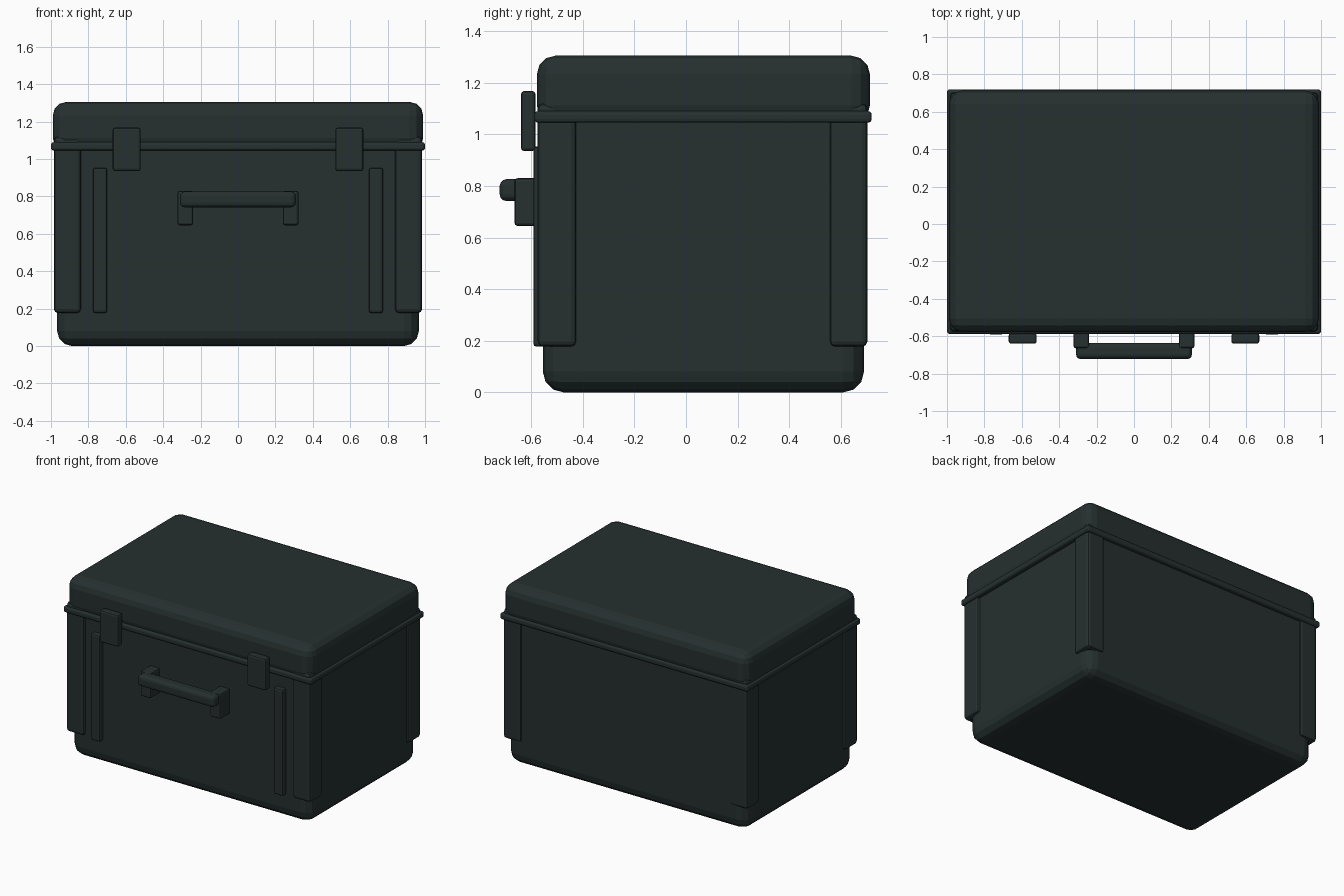
import bpy

if "Cube" in bpy.data.objects:
    bpy.data.objects.remove(bpy.data.objects["Cube"])

# single dark green-grey plastic
plastic = bpy.data.materials.new("dark_green_grey_plastic")
plastic.diffuse_color = (0.019, 0.029, 0.029, 1)
plastic.use_nodes = True
plastic.node_tree.nodes["Principled BSDF"].inputs["Base Color"].default_value = plastic.diffuse_color


def box(name, x, y, z, bevel, segments=3):
    """Rounded box from (min, max) ranges on each axis."""
    bpy.ops.mesh.primitive_cube_add(
        size=1, location=[(r[0] + r[1]) / 2 for r in (x, y, z)])
    ob = bpy.context.object
    ob.name = name
    ob.scale = [abs(r[1] - r[0]) for r in (x, y, z)]
    bpy.ops.object.transform_apply(location=False, rotation=False, scale=True)
    ob.data.materials.append(plastic)
    mod = ob.modifiers.new("rounded_edges", 'BEVEL')
    mod.width = bevel
    mod.segments = segments
    return ob


# main shell, rim and lid
box("body", (-0.967, 0.967), (-0.555, 0.69), (0, 1.13), 0.08)
box("rim", (-1, 1), (-0.588, 0.72), (1.045, 1.09), 0.015)
box("lid", (-0.99, 0.99), (-0.578, 0.713), (1.04, 1.305), 0.072)

# parts repeated on the left and right
for side, s in (("left", -1), ("right", 1)):
    def pair(name, x0, x1, y, z, bevel, segments=2):
        box(f"{name}_{side}", (s * x0, s * x1), y, z, bevel, segments)

    # corner posts
    pair("front_corner_post", 0.84, 0.984, (-0.575, -0.425), (0.177, 1.12), 0.02)
    pair("back_corner_post", 0.84, 0.984, (0.557, 0.703), (0.177, 1.12), 0.02)
    # front rib, latch and handle bracket
    pair("front_rib", 0.70, 0.775, (-0.592, -0.54), (0.177, 0.953), 0.012)
    pair("latch", 0.52, 0.67, (-0.64, -0.583), (0.935, 1.168), 0.013)
    pair("handle_bracket", 0.24, 0.323, (-0.665, -0.55), (0.645, 0.83), 0.012)

# handle grip
box("handle_grip", (-0.31, 0.31), (-0.722, -0.636), (0.742, 0.826), 0.025)
